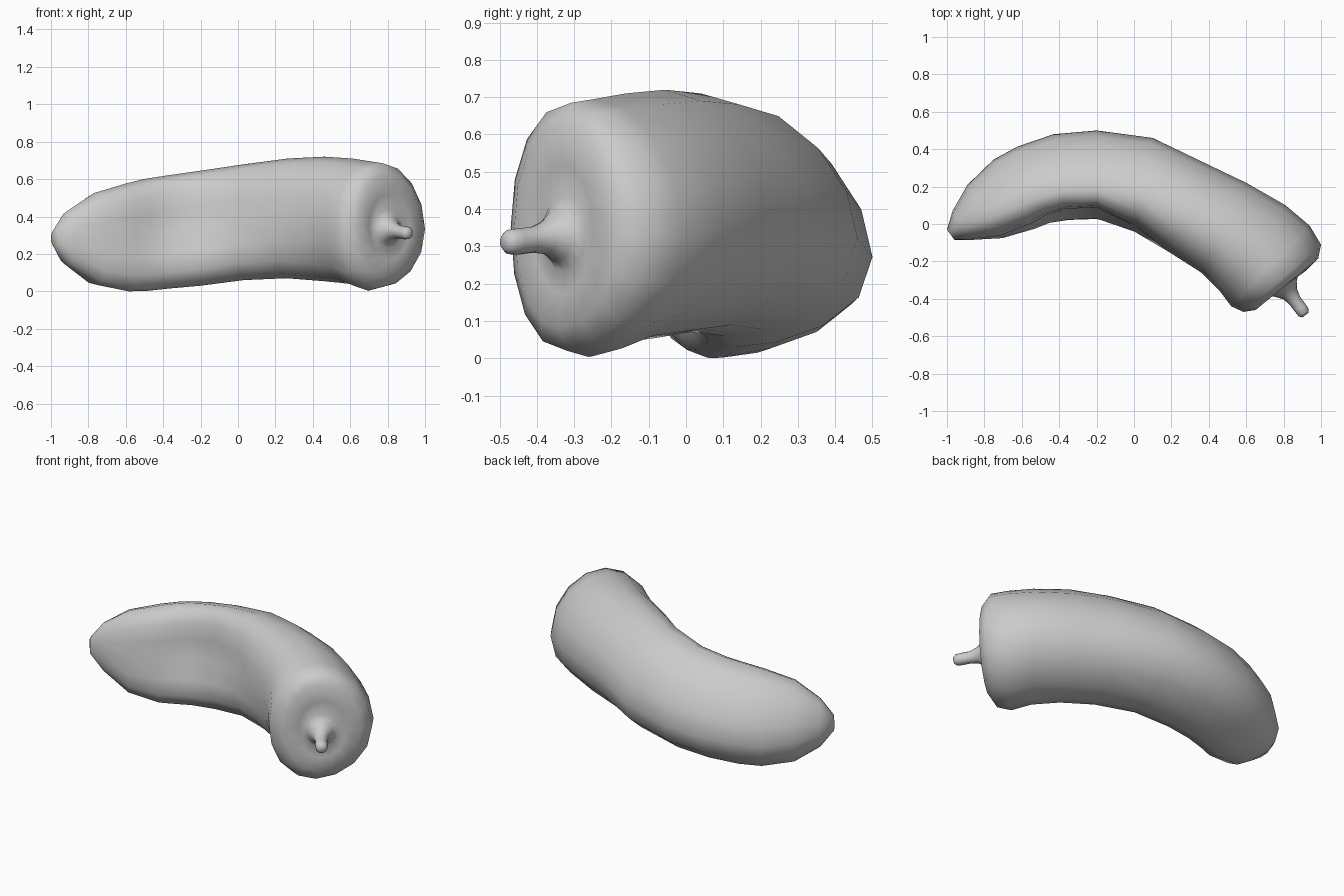
import bpy, bmesh, math
from mathutils import Vector


def loft(name, rings):
    """Skin a list of equally sized point rings, closing both ends."""
    bm = bmesh.new()
    loops = [[bm.verts.new(p) for p in ring] for ring in rings]
    n = len(loops[0])
    for a, b in zip(loops, loops[1:]):
        for i in range(n):
            j = (i + 1) % n
            bm.faces.new((a[i], a[j], b[j], b[i]))
    for loop in (loops[0], loops[-1]):
        c = bm.verts.new(sum((v.co for v in loop), Vector()) / n)
        for i in range(n):
            bm.faces.new((loop[i], loop[(i + 1) % n], c))
    bmesh.ops.recalc_face_normals(bm, faces=bm.faces)
    mesh = bpy.data.meshes.new(name)
    bm.to_mesh(mesh)
    bm.free()
    mesh.shade_smooth()
    obj = bpy.data.objects.new(name, mesh)
    bpy.context.collection.objects.link(obj)
    return obj


def section(ox, oy, ix, iy, lo, hi, lean, dent, sides=16):
    """Upright oval; lean narrows the outer side, dent hollows the inner side."""
    outer, inner = Vector((ox, oy, 0)), Vector((ix, iy, 0))
    mid, half = (outer + inner) / 2, (outer - inner) / 2
    ring = []
    for k in range(sides):
        c, s = (f(2 * math.pi * k / sides) for f in (math.cos, math.sin))
        shift = lean * s * s * (1 if s > 0 else 1.6)
        hollow = dent * max(-c, 0) * min(1, max(0, (s + 0.45) / 0.45))
        p = mid + half * (c - shift + hollow)
        p.z = (lo + hi) / 2 + (hi - lo) / 2 * s
        p.z -= 0.2 * lean * max(c, 0) ** 2
        ring.append(p)
    return ring


def stem_ring(x, y, z, r, sides=16):
    """Circle facing along the stem."""
    angles = (2 * math.pi * k / sides for k in range(sides))
    return [Vector((x + 0.8 * r * math.cos(t), y + 0.6 * r * math.cos(t),
                    z + r * math.sin(t))) for t in angles]


# Curved body: outer x, y, inner x, y, bottom z, top z, lean, dent
body = [
    (-1.00, -0.03, -0.96, -0.085, 0.24, 0.33, 0.0, 0.0),
    (-0.97, 0.07, -0.87, -0.085, 0.14, 0.43, 0.15, 0.0),
    (-0.89, 0.21, -0.70, -0.08, 0.035, 0.525, 0.25, 0.1),
    (-0.75, 0.345, -0.53, -0.03, 0.00, 0.575, 0.32, 0.16),
    (-0.62, 0.415, -0.45, 0.00, 0.002, 0.60, 0.33, 0.22),
    (-0.43, 0.48, -0.35, 0.015, 0.015, 0.62, 0.33, 0.28),
    (-0.20, 0.50, -0.20, 0.02, 0.03, 0.645, 0.33, 0.28),
    (0.10, 0.46, 0.00, -0.05, 0.06, 0.68, 0.25, 0.14),
    (0.36, 0.335, 0.20, -0.17, 0.07, 0.71, 0.17, 0.04),
    (0.60, 0.22, 0.36, -0.26, 0.055, 0.72, 0.15, 0.0),
    (0.81, 0.10, 0.46, -0.36, 0.04, 0.71, 0.14, 0.0),
    (0.94, -0.01, 0.52, -0.44, 0.003, 0.695, 0.1, 0.0),
    (1.00, -0.11, 0.585, -0.47, 0.02, 0.685, 0.1, 0.0),
    (0.985, -0.185, 0.65, -0.46, 0.08, 0.63, 0.08, 0.0),
    (0.92, -0.25, 0.70, -0.41, 0.17, 0.52, 0.0, 0.0),
]
# Stem rising from the dimple: x, y, z, radius
stem = [
    (0.80, -0.325, 0.335, 0.10),
    (0.814, -0.348, 0.33, 0.07),
    (0.835, -0.375, 0.325, 0.046),
    (0.86, -0.41, 0.318, 0.035),
    (0.89, -0.45, 0.313, 0.035),
    (0.908, -0.475, 0.312, 0.033),
    (0.917, -0.487, 0.312, 0.02),
]
loft("squash", [section(*s) for s in body] + [stem_ring(*s) for s in stem])
